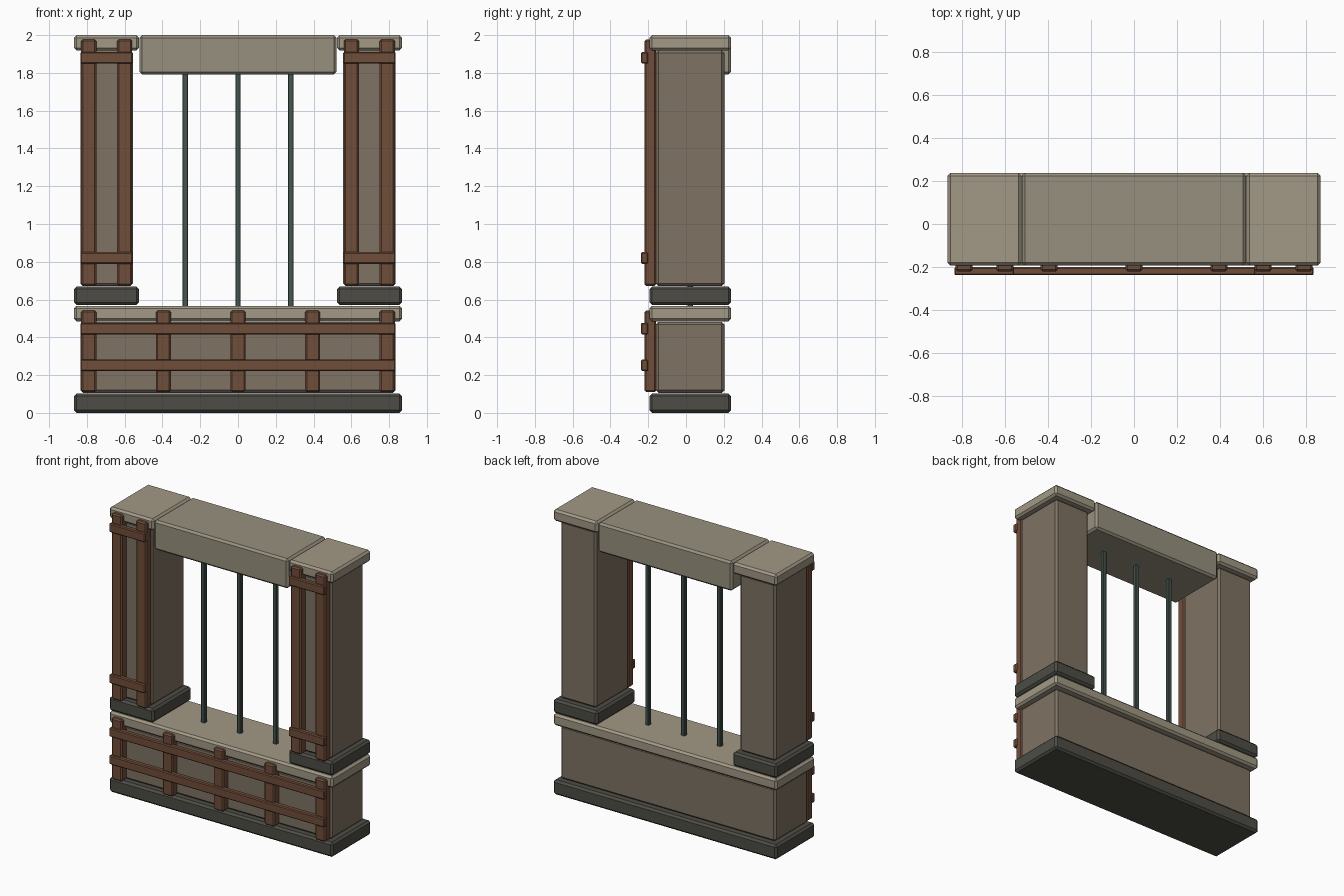
import bpy

if "Cube" in bpy.data.objects:
    bpy.data.objects.remove(bpy.data.objects["Cube"])

def material(name, rgb):
    m = bpy.data.materials.new(name)
    m.diffuse_color = (*rgb, 1)
    m.use_nodes = True
    m.node_tree.nodes["Principled BSDF"].inputs["Base Color"].default_value = m.diffuse_color
    return m

TRIM = material("light_stone", (0.36, 0.32, 0.24))
LINTEL = material("lintel_stone", (0.31, 0.28, 0.21))
WALL = material("wall_stone", (0.21, 0.17, 0.125))
DARK = material("dark_stone", (0.075, 0.073, 0.06))
WOOD = material("wood", (0.16, 0.075, 0.042))
IRON = material("iron", (0.06, 0.09, 0.08))

def block(name, x, y, z, mat, bevel=0.014):
    """Chamfered box from (min, max) ranges on each axis."""
    bpy.ops.mesh.primitive_cube_add(size=1, location=[sum(r) / 2 for r in (x, y, z)])
    ob = bpy.context.object
    ob.name = name
    ob.scale = [r[1] - r[0] for r in (x, y, z)]
    bpy.ops.object.transform_apply(location=False, rotation=False, scale=True)
    ob.data.materials.append(mat)
    if bevel:
        mod = ob.modifiers.new("chamfer", 'BEVEL')
        mod.width = bevel
        mod.segments = 1
    return ob

SLAB_Y = (-0.193, 0.238)
WALL_Y = (-0.16, 0.203)
STUD_Y = (-0.22, -0.158)
RAIL_Y = (-0.238, -0.2)

# Lower wall with plinth and sill
block("plinth", (-0.868, 0.868), SLAB_Y, (0, 0.103), DARK)
block("lower_wall", (-0.835, 0.835), WALL_Y, (0.106, 0.482), WALL)
block("sill", (-0.868, 0.868), SLAB_Y, (0.485, 0.567), TRIM)

# Timber lattice on the lower wall
for i, x in enumerate((-0.79, -0.395, 0, 0.395, 0.79)):
    block(f"wall_stud_{i}", (x - 0.04, x + 0.04), STUD_Y, (0.11, 0.542), WOOD, 0.009)
for i, z in enumerate((0.252, 0.446)):
    block(f"wall_rail_{i}", (-0.835, 0.835), RAIL_Y, (z - 0.031, z + 0.031), WOOD, 0.006)

# Side pillars with foot, cap and timber frame
for s, side in ((-1, "left"), (1, "right")):
    def span(a, b):
        return tuple(sorted((s * a, s * b)))
    block(f"{side}_pillar_foot", span(0.524, 0.868), SLAB_Y, (0.571, 0.669), DARK)
    block(f"{side}_pillar", span(0.557, 0.835), WALL_Y, (0.671, 1.918), WALL)
    block(f"{side}_pillar_cap", span(0.524, 0.868), SLAB_Y, (1.919, 2.0), TRIM)
    for i, x in enumerate((0.6, 0.79)):
        block(f"{side}_pillar_stud_{i}", span(x - 0.04, x + 0.04), STUD_Y, (0.673, 1.977), WOOD, 0.009)
    for i, z in enumerate((0.82, 1.88)):
        block(f"{side}_pillar_rail_{i}", span(0.557, 0.835), RAIL_Y, (z - 0.031, z + 0.031), WOOD, 0.006)

# Lintel and window bars
block("lintel", (-0.521, 0.521), SLAB_Y, (1.792, 2.0), LINTEL)
for i, x in enumerate((-0.279, 0, 0.279)):
    block(f"window_bar_{i}", (x - 0.014, x + 0.014), (0.008, 0.036), (0.56, 1.8), IRON, 0.003)
